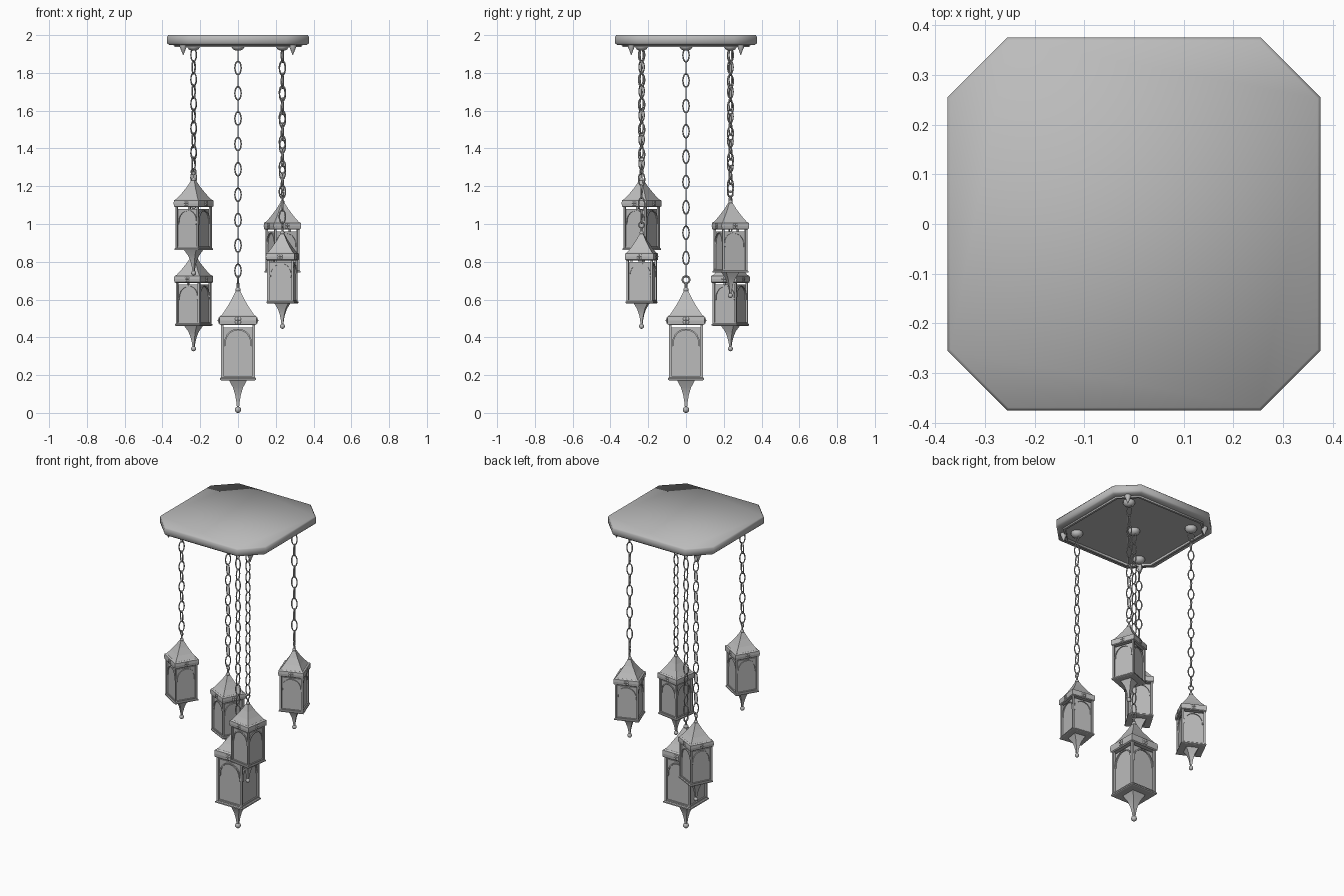
import bpy, bmesh, math
from mathutils import Matrix, Vector

if "Cube" in bpy.data.objects:
    bpy.data.objects.remove(bpy.data.objects["Cube"])

metal = bpy.data.materials.new("grey_metal")
metal.diffuse_color = (0.5, 0.5, 0.5, 1)
metal.use_nodes = True
metal.node_tree.nodes["Principled BSDF"].inputs["Base Color"].default_value = metal.diffuse_color


def finish(name, bm, matrix=None, smooth=None):
    """Turn a bmesh into a named object, optionally placed and smoothed."""
    if matrix is not None:
        bm.transform(matrix)
    bmesh.ops.recalc_face_normals(bm, faces=bm.faces)
    me = bpy.data.meshes.new(name)
    bm.to_mesh(me)
    bm.free()
    me.materials.append(metal)
    ob = bpy.data.objects.new(name, me)
    bpy.context.collection.objects.link(ob)
    if smooth:
        bpy.ops.object.select_all(action='DESELECT')
        ob.select_set(True)
        bpy.context.view_layer.objects.active = ob
        bpy.ops.object.shade_smooth_by_angle(angle=math.radians(smooth))
    return ob


def loft(bm, rings):
    """Skin closed rings of points and cap both ends."""
    vs = [[bm.verts.new(p) for p in r] for r in rings]
    n = len(vs[0])
    for a, b in zip(vs, vs[1:]):
        for i in range(n):
            bm.faces.new((a[i], a[(i + 1) % n], b[(i + 1) % n], b[i]))
    bm.faces.new(vs[0][::-1])
    bm.faces.new(vs[-1])


def square_loft(bm, profile):
    loft(bm, [[(h, h, z), (-h, h, z), (-h, -h, z), (h, -h, z)] for h, z in profile])


def round_loft(bm, profile, x=0, y=0, n=16):
    loft(bm, [[(x + r * math.cos(2 * math.pi * i / n), y + r * math.sin(2 * math.pi * i / n), z)
               for i in range(n)] for r, z in profile])


def box(bm, x0, x1, y0, y1, z0, z1):
    m = Matrix.Translation(((x0 + x1) / 2, (y0 + y1) / 2, (z0 + z1) / 2))
    m = m @ Matrix.Diagonal((x1 - x0, y1 - y0, z1 - z0, 1))
    bmesh.ops.create_cube(bm, size=1, matrix=m)


def ball(bm, r, z):
    bmesh.ops.create_uvsphere(bm, u_segments=14, v_segments=9, radius=r,
                              matrix=Matrix.Translation((0, 0, z)))


def link(bm, z, a, b, wire, across, n=16, m=6):
    """Oval wire link centred at height z; across=True opens it along x."""
    rows = []
    for i in range(n):
        t = 2 * math.pi * i / n
        c = Vector((a * math.cos(t), 0, b * math.sin(t)))
        out = Vector((math.cos(t) / a, 0, math.sin(t) / b)).normalized()
        row = []
        for j in range(m):
            s = 2 * math.pi * j / m
            p = c + out * wire * math.cos(s) + Vector((0, wire * math.sin(s), 0))
            row.append(bm.verts.new((p.x, p.y, z + p.z) if across else (-p.y, p.x, z + p.z)))
        rows.append(row)
    for i in range(n):
        p, q = rows[i], rows[(i + 1) % n]
        for j in range(m):
            bm.faces.new((p[j], p[(j + 1) % m], q[(j + 1) % m], q[j]))


def four_sides(bm, build):
    """Build a detail on the front and repeat it on all four sides."""
    for k in range(4):
        old = set(bm.verts)
        build(bm)
        new = [v for v in bm.verts if v not in old]
        bmesh.ops.rotate(bm, verts=new, cent=(0, 0, 0), matrix=Matrix.Rotation(k * math.pi / 2, 3, 'Z'))


def arch(bm):
    # thin pointed-top band under the cap
    n = 10
    pts = []
    for i in range(n + 1):
        t = math.pi * i / n
        pts.append((-0.074 * math.cos(t), 0.355 + 0.09 * math.sin(t) ** 0.8))
    loft(bm, [[(x, -0.086, z), (x * 0.92, -0.086, z - 0.007),
               (x * 0.92, -0.077, z - 0.007), (x, -0.077, z)] for x, z in pts])


def rosette(bm):
    # four petals around a raised button
    for k in range(4):
        a = math.pi / 4 + k * math.pi / 2
        m = Matrix.Translation((0.011 * math.cos(a), -0.1, 0.489 + 0.011 * math.sin(a)))
        bmesh.ops.create_uvsphere(bm, u_segments=8, v_segments=6, radius=0.009,
                                  matrix=m @ Matrix.Diagonal((1, 0.5, 1, 1)))
    bmesh.ops.create_uvsphere(bm, u_segments=8, v_segments=6, radius=0.006,
                              matrix=Matrix.Translation((0, -0.102, 0.489)))


def lantern(tag, x, y, z, scale, angle):
    turn = Matrix.Rotation(math.radians(angle), 4, 'Z')
    M = Matrix.Translation((x, y, z)) @ turn @ Matrix.Scale(scale, 4)

    # concave roof, rounded band, and foot plate
    bm = bmesh.new()
    square_loft(bm, [(0.088, 0.515), (0.062, 0.553), (0.034, 0.6), (0.012, 0.645)])
    finish("roof_" + tag, bm, M)
    bm = bmesh.new()
    square_loft(bm, [(0.09, 0.464), (0.097, 0.469), (0.099, 0.49), (0.097, 0.511), (0.088, 0.517)])
    finish("band_" + tag, bm, M)
    bm = bmesh.new()
    square_loft(bm, [(0.088, 0.172), (0.095, 0.175), (0.095, 0.183), (0.09, 0.188)])
    finish("foot_plate_" + tag, bm, M)

    # corner posts with rails, panes, arches, rosettes
    bm = bmesh.new()
    four_sides(bm, lambda b: box(b, 0.076, 0.09, -0.09, -0.076, 0.185, 0.466))
    four_sides(bm, lambda b: box(b, -0.077, 0.077, -0.086, -0.076, 0.186, 0.196))
    finish("frame_" + tag, bm, M)
    bm = bmesh.new()
    box(bm, -0.078, 0.078, -0.078, 0.078, 0.186, 0.453)
    finish("panes_" + tag, bm, M)
    bm = bmesh.new()
    four_sides(bm, arch)
    finish("arches_" + tag, bm, M)
    bm = bmesh.new()
    four_sides(bm, rosette)
    finish("rosettes_" + tag, bm, M, 40)

    # tapered drop with end ball
    bm = bmesh.new()
    square_loft(bm, [(0.006, 0.03), (0.009, 0.06), (0.015, 0.095), (0.027, 0.135), (0.048, 0.174)])
    ball(bm, 0.017, 0.017)
    finish("drop_" + tag, bm, M, 30)

    # top knob and hanging ring
    bm = bmesh.new()
    ball(bm, 0.014, 0.652)
    round_loft(bm, [(0.007, 0.66), (0.007, 0.688)], n=8)
    link(bm, 0.705, 0.019, 0.019, 0.005, False)
    finish("hanging_ring_" + tag, bm, M, 40)

    # chain of alternating links up to the canopy
    top, low = 1.927, z + 0.719 * scale
    count = round((top - low) / 0.0662)
    pitch = (top - low) / count
    bm = bmesh.new()
    for i in range(count):
        link(bm, top - (i + 0.5) * pitch, 0.0165, pitch / 2 + 0.002, 0.0038, i % 2 == 1)
    finish("chain_" + tag, bm, Matrix.Translation((x, y, 0)) @ turn, 60)

    # cup under the canopy
    bm = bmesh.new()
    round_loft(bm, [(0.012, 1.918), (0.026, 1.925), (0.034, 1.937), (0.034, 1.952)], x, y)
    finish("chain_cup_" + tag, bm, None, 40)


# chamfered square canopy with a recessed underside
def octagon(d, z):
    h, c = 0.375 - d, 0.255 - 0.414 * d
    return [(h, -c, z), (h, c, z), (c, h, z), (-c, h, z), (-h, c, z), (-h, -c, z), (-c, -h, z), (c, -h, z)]


bm = bmesh.new()
loft(bm, [octagon(d, z) for d, z in [
    (0.053, 1.951), (0.053, 1.937), (0.04, 1.937), (0.038, 1.946), (0.01, 1.948),
    (0.0, 1.957), (0.0, 1.992), (0.006, 2.0)]])
finish("canopy", bm, None, 60)

# pointed studs under the four canopy corners
bm = bmesh.new()
for sx in (-1, 1):
    for sy in (-1, 1):
        round_loft(bm, [(0.002, 1.895), (0.010, 1.918), (0.019, 1.938), (0.019, 1.95)],
                   sx * 0.29, sy * 0.29, 10)
finish("corner_studs", bm, None, 40)

# large centre lantern and four smaller ones
lantern("centre", 0, 0, 0, 1.0, 0)
lantern("front_left", -0.235, -0.235, 0.727, 0.78, 59)
lantern("front_right", 0.235, -0.235, 0.445, 0.78, -9)
lantern("back_right", 0.235, 0.235, 0.608, 0.78, 20)
lantern("back_left", -0.235, 0.235, 0.326, 0.78, 63)
